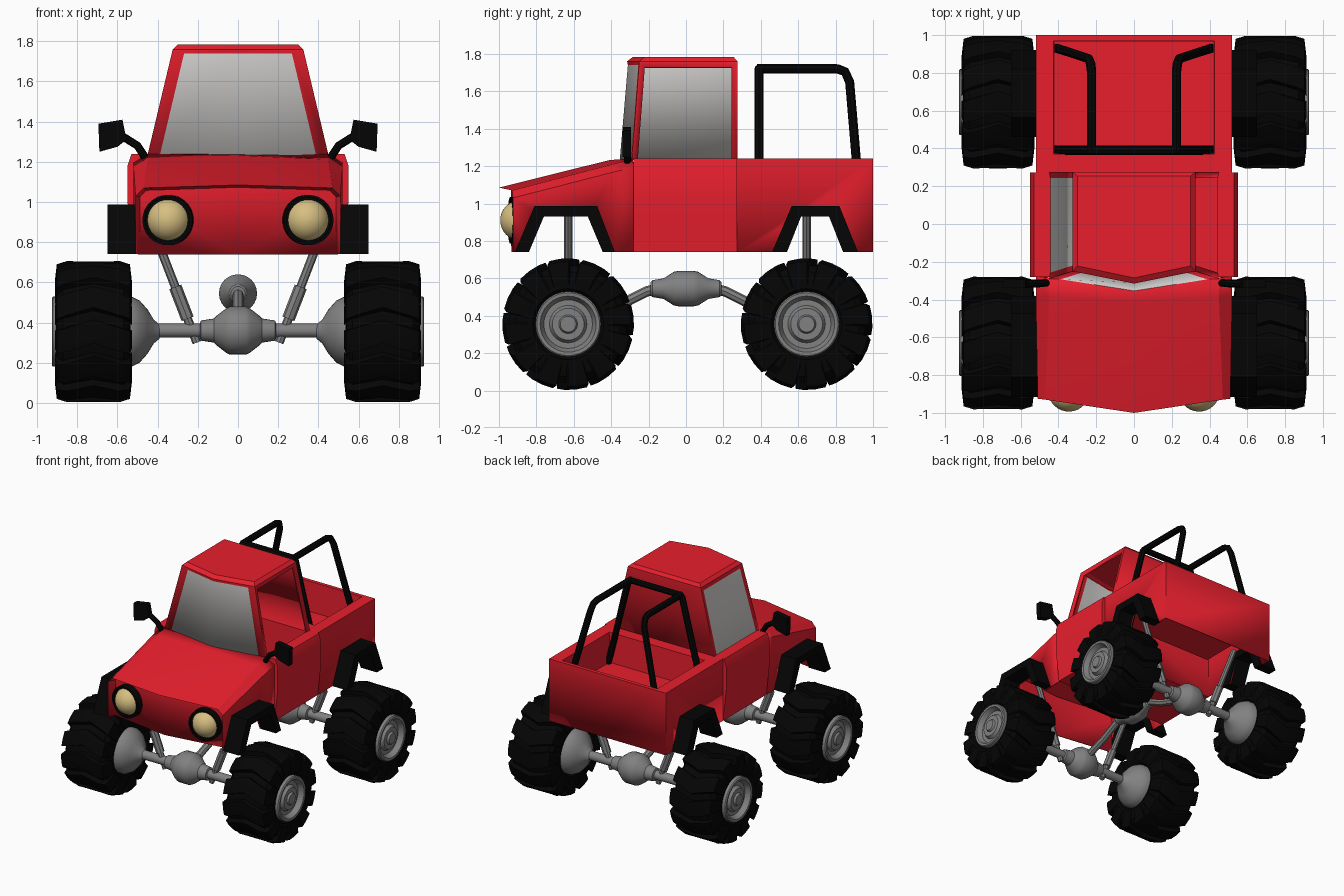
import bpy, bmesh, math
from mathutils import Vector, Matrix

if "Cube" in bpy.data.objects:
    bpy.data.objects.remove(bpy.data.objects["Cube"])


def material(name, rgb):
    m = bpy.data.materials.new(name)
    m.diffuse_color = (*rgb, 1)
    m.use_nodes = True
    m.node_tree.nodes["Principled BSDF"].inputs["Base Color"].default_value = m.diffuse_color
    return m


RED = material("red paint", (0.82, 0.014, 0.027))
BLACK = material("black rubber", (0.0015, 0.0015, 0.0015))
GREY = material("grey metal", (0.22, 0.22, 0.22))
GLASS = material("pale glass", (0.72, 0.71, 0.69))
LAMP = material("lamp yellow", (0.68, 0.52, 0.22))


def finish(name, bm, mats, angle=30, recalc=True):
    if recalc:
        bmesh.ops.recalc_face_normals(bm, faces=bm.faces[:])
    me = bpy.data.meshes.new(name)
    bm.to_mesh(me)
    bm.free()
    ob = bpy.data.objects.new(name, me)
    bpy.context.collection.objects.link(ob)
    for m in mats:
        me.materials.append(m)
    select(ob)
    bpy.ops.object.shade_smooth_by_angle(angle=math.radians(angle))
    return ob


def select(ob):
    bpy.ops.object.select_all(action='DESELECT')
    ob.select_set(True)
    bpy.context.view_layer.objects.active = ob


def loft(bm, rings, closed=True):
    """Skin a list of point rings; returns vertex rings and faces."""
    vs = [[bm.verts.new(p) for p in r] for r in rings]
    faces = []
    for a, b in zip(vs, vs[1:]):
        n = len(a)
        for i in range(n if closed else n - 1):
            j = (i + 1) % n
            faces.append(bm.faces.new((a[i], a[j], b[j], b[i])))
    return vs, faces


def lathe(bm, profile, matrix=Matrix(), n=32):
    """Spin (along x, radius) points round the x axis."""
    rings = [[matrix @ Vector((x, r * math.cos(2 * math.pi * i / n), r * math.sin(2 * math.pi * i / n)))
              for i in range(n)] for x, r in profile]
    vs, _ = loft(bm, rings)
    bm.faces.new(vs[0])
    bm.faces.new(vs[-1])


def prism(name, pts, a, b, mat, axis='x'):
    bm = bmesh.new()
    place = (lambda p, t: (t, p[0], p[1])) if axis == 'x' else (lambda p, t: (p[0], t, p[1]))
    vs, _ = loft(bm, [[place(p, t) for p in pts] for t in (a, b)])
    bm.faces.new(vs[0])
    bm.faces.new(vs[1])
    return finish(name, bm, [mat])


def tube(name, pts, r, mat):
    cu = bpy.data.curves.new(name, 'CURVE')
    cu.dimensions = '3D'
    cu.bevel_depth, cu.bevel_resolution, cu.use_fill_caps = r, 2, True
    sp = cu.splines.new('POLY')
    sp.points.add(len(pts) - 1)
    for q, p in zip(sp.points, pts):
        q.co = (*p, 1)
    cu.materials.append(mat)
    ob = bpy.data.objects.new(name, cu)
    bpy.context.collection.objects.link(ob)
    select(ob)
    bpy.ops.object.convert(target='MESH')
    bpy.ops.object.shade_smooth_by_angle(angle=math.radians(40))


def thicken_and_cut(ob, arch=None, t=0.02):
    select(ob)
    m = ob.modifiers.new("thickness", 'SOLIDIFY')
    m.thickness, m.offset = t, -1
    bpy.ops.object.modifier_apply(modifier=m.name)
    if arch:
        pts = [(arch[0][0], 0.6)] + arch + [(arch[-1][0], 0.6)]
        cutter = prism("arch_cutter", pts, -0.8, 0.8, RED)
        cutter.hide_render = True
        select(ob)
        m = ob.modifiers.new("arch", 'BOOLEAN')
        m.operation, m.solver, m.object = 'DIFFERENCE', 'EXACT', cutter
        bpy.ops.object.modifier_apply(modifier=m.name)
        bpy.data.objects.remove(cutter)


ARCH_F = [(-0.84, 0.74), (-0.76, 0.93), (-0.525, 0.93), (-0.445, 0.74)]
ARCH_R = [(0.54, 0.74), (0.615, 0.93), (0.765, 0.93), (0.84, 0.74)]

# hood with recessed V-shaped front panel
def hood_ring(x1, x2, ys, yc, zs, zt, zc):
    half = [(x1, ys, 0.74), (x1, ys, zs), (x2, ys - 0.005, zt)]
    return half + [(0, yc, zc)] + [(-x, y, z) for x, y, z in reversed(half)]

bm = bmesh.new()
vs, _ = loft(bm, [hood_ring(0.51, 0.47, -0.925, -1.0, 1.03, 1.07, 1.085),
                  hood_ring(0.52, 0.45, -0.38, -0.41, 1.17, 1.212, 1.232),
                  hood_ring(0.52, 0.45, -0.28, -0.285, 1.195, 1.24, 1.242)], closed=False)
v = vs[0]
c = bm.verts.new((0, -1.0, 0.74))
front = [bm.faces.new((c, v[0], v[1], v[2], v[3])), bm.faces.new((c, v[3], v[4], v[5], v[6]))]
bmesh.ops.recalc_face_normals(bm, faces=bm.faces[:])
bmesh.ops.inset_region(bm, faces=front, thickness=0.012, depth=-0.065, use_even_offset=True)
thicken_and_cut(finish("hood", bm, [RED], recalc=False), ARCH_F, 0.012)

# door section: tub open towards the cab
sec = [(0.52, 0.74), (0.55, 1.0), (0.55, 1.18), (0.53, 1.24), (0.44, 1.24), (0.44, 0.79)]
sec += [(-x, z) for x, z in reversed(sec)]
prism("door_section", sec, -0.28, 0.272, RED, 'y')
prism("firewall", [(-0.45, 0.76), (0.45, 0.76), (0.45, 1.235), (-0.45, 1.235)], -0.28, -0.26, RED, 'y')
prism("cab_rear_panel", [(-0.45, 0.76), (0.45, 0.76), (0.45, 1.24), (-0.45, 1.24)], 0.25, 0.272, RED, 'y')

# cab with glass in the windscreen and left window, open right window
def cab_ring(w, yc, ys, yb, z):
    return [(0, yc, z), (w, ys, z), (w, yb, z), (-w, yb, z), (-w, ys, z)]

bm = bmesh.new()
vs, f = loft(bm, [cab_ring(0.45, -0.36, -0.29, 0.275, 1.235), cab_ring(0.325, -0.315, -0.25, 0.275, 1.76),
                  cab_ring(0.30, -0.285, -0.222, 0.255, 1.783)])
bm.faces.new(vs[-1])
bmesh.ops.recalc_face_normals(bm, faces=bm.faces[:])
for pane, t in (([f[0], f[4]], 0.02), ([f[1]], 0.032), ([f[3]], 0.032)):
    bmesh.ops.inset_region(bm, faces=pane, thickness=t, depth=-0.006, use_even_offset=True)
# widen the pillars beside the windscreen
for vert in {v for face in (f[0], f[4]) for v in face.verts}:
    if abs(vert.co.x) > 0.1:
        shift = math.copysign(0.04, vert.co.x)
        vert.co.x -= shift
        vert.co.y -= 0.006
for face in (f[0], f[4], f[3]):
    face.material_index = 1
bmesh.ops.delete(bm, geom=[f[1]], context='FACES')
thicken_and_cut(finish("cab", bm, [RED, GLASS], recalc=False), t=0.015)

# cargo bed
def bed_ring(w, y0, y1, z):
    return [(-w, y0, z), (w, y0, z), (w, y1, z), (-w, y1, z)]

bm = bmesh.new()
vs, _ = loft(bm, [bed_ring(0.52, 0.272, 1.0, 0.74), bed_ring(0.52, 0.272, 1.0, 1.24),
                  bed_ring(0.425, 0.37, 0.97, 1.24), bed_ring(0.42, 0.375, 0.965, 1.0)])
bm.faces.new(vs[-1])
thicken_and_cut(finish("cargo_bed", bm, [RED]), ARCH_R, 0.012)

# roll bars
tube("roll_hoop", [(-0.42, 0.39, 1.0), (-0.24, 0.39, 1.70), (-0.22, 0.39, 1.72),
                   (0.22, 0.39, 1.72), (0.24, 0.39, 1.70), (0.42, 0.39, 1.0)], 0.025, BLACK)

for s, side in ((1, "right"), (-1, "left")):
    tube(side + "_roll_bar", [(s * x, y, z) for x, y, z in (
        (0.225, 0.38, 1.72), (0.225, 0.81, 1.72), (0.23, 0.85, 1.705), (0.24, 0.875, 1.65),
        (0.345, 0.91, 1.24), (0.41, 0.93, 1.0))], 0.025, BLACK)

    # fender flares
    for inner, outer, end in ((ARCH_F, [(-0.915, 0.74), (-0.81, 0.987), (-0.475, 0.987), (-0.38, 0.74)], "front"),
                              (ARCH_R, [(0.46, 0.74), (0.565, 0.987), (0.82, 0.987), (0.92, 0.74)], "rear")):
        prism(f"{side}_{end}_fender", outer + inner[::-1], s * 0.505, s * 0.65, BLACK)

    # headlight domes
    aim = Matrix.Translation((s * 0.345, -0.885, 0.91)) @ Matrix.Rotation(math.radians(-90 + s * 7), 4, 'Z')
    bm = bmesh.new()
    lathe(bm, [(0.0, 0.125), (0.055, 0.125), (0.055, 0.112), (0.04, 0.112)], aim)
    finish(side + "_headlight_ring", bm, [BLACK])
    bm = bmesh.new()
    lathe(bm, [(0.108 * math.sin(a * math.pi / 16), 0.108 * math.cos(a * math.pi / 16) + 0.001)
               for a in range(9)], aim)
    finish(side + "_headlight", bm, [LAMP])

    # mirrors
    tube(side + "_mirror_arm", [(s * 0.455, -0.31, 1.21), (s * 0.50, -0.315, 1.28), (s * 0.58, -0.315, 1.33)],
         0.02, BLACK)
    prism(side + "_mirror", [(s * x, z) for x, z in ((0.695, 1.39), (0.575, 1.41), (0.555, 1.31),
                                                     (0.60, 1.275), (0.69, 1.25))], -0.34, -0.295, BLACK, 'y')

    for y, end in ((-0.63, "front"), (0.645, "rear")):
        at = Matrix.Translation((s * 0.72, y, 0.355)) @ Matrix.Scale(s, 4, (1, 0, 0))
        # tyre carcass
        bm = bmesh.new()
        lathe(bm, [(-0.15, 0.16), (-0.185, 0.19), (-0.18, 0.28), (-0.15, 0.315),
                   (0.15, 0.315), (0.18, 0.28), (0.185, 0.19), (0.15, 0.16)], at, 36)
        # chevron lugs
        for k in range(12):
            for d in (-1, 1):
                rings = []
                for x, lo, hi in ((0, 0.3, 0.35), (0.13, 0.29, 0.352), (0.182, 0.26, 0.335), (0.192, 0.21, 0.25)):
                    mid = k * math.pi / 6 + 0.9 * x
                    rings.append([at @ Vector((d * x, r * math.cos(a), r * math.sin(a))) for r, a in
                                  ((lo, mid - 0.2), (hi, mid - 0.17), (hi, mid), (hi, mid + 0.17), (lo, mid + 0.2))])
                vs, _ = loft(bm, rings)
                bm.faces.new(vs[0])
                bm.faces.new(vs[-1])
        finish(f"{side}_{end}_tyre", bm, [BLACK])
        # rim with stepped hub and inner bell
        bm = bmesh.new()
        lathe(bm, [(-0.33, 0.035), (-0.30, 0.06), (-0.27, 0.11), (-0.23, 0.155), (-0.19, 0.175), (0.2, 0.175),
                   (0.207, 0.168), (0.205, 0.15), (0.165, 0.13), (0.165, 0.10), (0.19, 0.085),
                   (0.19, 0.05), (0.205, 0.042), (0.205, 0.005)], at)
        finish(f"{side}_{end}_rim", bm, [GREY])
        # shock absorber
        foot, top = Vector((s * 0.205, y, 0.30)), Vector((s * 0.46, y, 0.96))
        tube(f"{side}_{end}_strut", [foot, top], 0.022, GREY)
        tube(f"{side}_{end}_damper", [foot.lerp(top, 0.18), foot.lerp(top, 0.42)], 0.032, GREY)

# axles with differentials and drive shafts
for y, end in ((-0.63, "front"), (0.645, "rear")):
    bm = bmesh.new()
    half = [(0.42, 0.035), (0.19, 0.035), (0.185, 0.05), (0.12, 0.06), (0.105, 0.075), (0.06, 0.11), (0.04, 0.12)]
    lathe(bm, [(-x, r) for x, r in half] + half[::-1], Matrix.Translation((0, y, 0.36)), 24)
    finish(end + "_axle", bm, [GREY])
    k = math.copysign(1, y)
    tube(end + "_drive_shaft", [(0, k * 0.17, 0.54), (0, k * 0.21, 0.53), (0, k * 0.34, 0.465), (0, y, 0.36)],
         0.028, GREY)

# transfer case
bm = bmesh.new()
half = [(0.19, 0.035), (0.18, 0.045), (0.12, 0.055), (0.065, 0.09), (0.04, 0.095)]
lathe(bm, [(-x, r) for x, r in half] + half[::-1],
      Matrix.Translation((0, 0, 0.545)) @ Matrix.Rotation(math.pi / 2, 4, 'Z'), 24)
finish("transfer_case", bm, [GREY])
